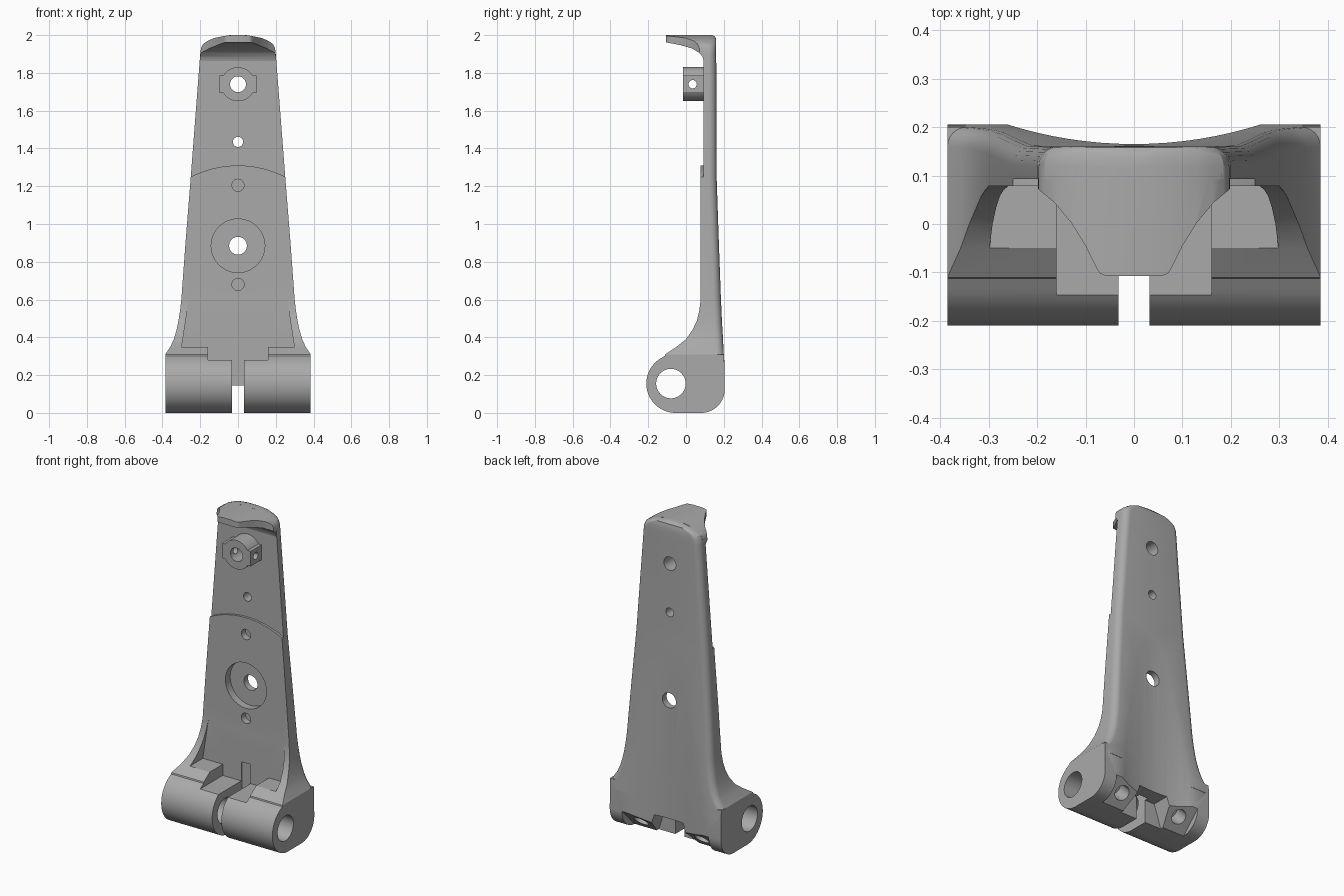
import bpy, bmesh, math
from mathutils import Matrix, Vector

if "Cube" in bpy.data.objects:
    bpy.data.objects.remove(bpy.data.objects["Cube"])

grey = bpy.data.materials.new("satin grey")
grey.use_nodes = True
colour = (0.4, 0.4, 0.4, 1)
grey.diffuse_color = colour
grey.node_tree.nodes["Principled BSDF"].inputs["Base Color"].default_value = colour


def make(name, bm):
    bmesh.ops.recalc_face_normals(bm, faces=bm.faces)
    mesh = bpy.data.meshes.new(name)
    bm.to_mesh(mesh)
    bm.free()
    obj = bpy.data.objects.new(name, mesh)
    mesh.materials.append(grey)
    bpy.context.collection.objects.link(obj)
    return obj


def place(axis, u, v, w):
    return {"x": (w, u, v), "y": (u, w, v), "z": (u, v, w)}[axis]


def skin(name, rings):
    """Close a stack of equal rings into a solid."""
    bm = bmesh.new()
    loops = [[bm.verts.new(p) for p in ring] for ring in rings]
    for a, b in zip(loops, loops[1:]):
        for i in range(len(a)):
            j = (i + 1) % len(a)
            bm.faces.new((a[i], a[j], b[j], b[i]))
    bm.faces.new(loops[0])
    bm.faces.new(loops[-1])
    return make(name, bm)


def prism(name, axis, pts, lo, hi):
    return skin(name, [[place(axis, u, v, w) for u, v in pts] for w in (lo, hi)])


def mirrored(right):
    return right + [(-x, z) for x, z in reversed(right)]


def arc(cx, cy, r, a0, a1, n):
    return [(cx + r * math.cos(math.radians(a0 + (a1 - a0) * i / n)),
             cy + r * math.sin(math.radians(a0 + (a1 - a0) * i / n))) for i in range(n + 1)]


def rod(axis, u, v, r, lo, hi, n=48):
    return prism("rod", axis, arc(u, v, r, 0, 360 - 360 / n, n - 1), lo, hi)


def box(x0, x1, y0, y1, z0, z1):
    return prism("box", "z", [(x0, y0), (x1, y0), (x1, y1), (x0, y1)], z0, z1)


def combine(obj, tool, operation="DIFFERENCE"):
    mod = obj.modifiers.new("cut", "BOOLEAN")
    mod.operation, mod.object, mod.solver = operation, tool, "EXACT"
    bpy.context.view_layer.objects.active = obj
    bpy.ops.object.modifier_apply(modifier=mod.name)
    bpy.data.objects.remove(tool)


def smooth(obj, angle=28):
    bpy.ops.object.select_all(action="DESELECT")
    obj.select_set(True)
    bpy.context.view_layer.objects.active = obj
    bpy.ops.object.shade_smooth_by_angle(angle=math.radians(angle))


# Tapered arm: height, half width, front, back
sections = [
    (0.25, 0.385, -0.13, 0.205), (0.31, 0.385, -0.11, 0.2), (0.35, 0.358, -0.05, 0.198),
    (0.39, 0.34, 0, 0.196), (0.44, 0.325, 0.035, 0.193), (0.49, 0.315, 0.058, 0.19),
    (0.54, 0.307, 0.07, 0.188), (0.6, 0.3, 0.078, 0.185), (0.9, 0.278, 0.078, 0.174),
    (1.25, 0.25, 0.078, 0.162), (1.9, 0.2, 0.078, 0.16), (1.93, 0.196, 0.078, 0.16),
    (1.953, 0.185, 0.078, 0.16), (1.97, 0.16, 0.078, 0.16), (1.985, 0.125, 0.078, 0.158),
    (1.995, 0.07, 0.078, 0.15), (2.0, 0.045, 0.078, 0.14),
]
rings = []
for z, w, front, back in sections:
    r = min(0.04, w * 0.6)
    ring = mirrored([(w, front)] + arc(w - r, back - r, r, 0, 90, 6))
    rings.append([(x, y, z) for x, y in ring])
arm = skin("tapered_arm", rings)

# Clamp barrel at the foot
barrel = (arc(-0.055, 0.155, 0.155, 120, 270, 28) + arc(0.08, 0.125, 0.125, 270, 360, 14)
          + [(0.203, 0.26), (0.2, 0.31), (-0.1, 0.31)])
combine(arm, prism("barrel", "x", barrel, -0.385, 0.385), "UNION")

# Hollow back, front pocket and its lower step
combine(arm, rod("z", 0, 1.031, 0.866, -0.1, 2.1, 160))
combine(arm, prism("pocket", "y", mirrored([(0.298, 0.35), (0.26, 0.6), (0.26, 0.7)]), -0.4, 0.078))
combine(arm, box(-0.16, 0.16, -0.4, 0.078, 0.28, 0.5))

# Thinner upper plate above a curved step
step = arc(0, 0.76, 0.55, 55, 125, 24) + [(-0.4, 2.1), (0.4, 2.1)]
combine(arm, prism("step", "y", step, -0.4, 0.093))

# Clamp slot, pivot bore and rear notch
combine(arm, box(-0.032, 0.032, -0.4, 0.085, -0.1, 0.4))
combine(arm, rod("x", -0.08, 0.155, 0.078, -0.5, 0.5))
combine(arm, prism("notch", "y", mirrored([(0.15, -0.01), (0.1, 0.145)]), 0.06, 0.4))

# Slanted bolt seats with drilled holes under the back
for side in (-1, 1):
    seat = [(0.06, -0.02), (0.3, -0.02), (0.3, 0.17), (0.22, 0.14)]
    combine(arm, prism("seat", "x", seat, *sorted((side * 0.12, side * 0.3))))
    hole = rod("z", 0, 0, 0.045, -0.11, 0.15, 32)
    hole.data.transform(Matrix.Translation((side * 0.21, 0.145, 0.065)) @ Matrix.Rotation(math.radians(-135), 4, "X"))
    combine(arm, hole)

# Drillings through the front: height, radius, start, end
for z, r, y0, y1 in [(1.74, 0.042, 0, 0.4), (1.435, 0.027, 0, 0.4), (1.205, 0.032, 0, 0.12),
                     (0.885, 0.142, 0, 0.125), (0.885, 0.047, 0, 0.4), (0.68, 0.032, 0, 0.12)]:
    combine(arm, rod("y", 0, z, r, y0, y1))
smooth(arm)

# Overhanging lip at the top
side_shape = [(-0.107, 1.962), (-0.03, 1.947), (0.03, 1.93), (0.07, 1.907), (0.088, 1.885),
              (0.094, 1.86), (0.12, 1.86), (0.12, 2.02), (-0.107, 2.02)]
lip = prism("top_lip", "x", side_shape, -0.3, 0.3)
crown = mirrored([(0.2, 1.8), (0.197, 1.93), (0.185, 1.953), (0.16, 1.97), (0.125, 1.985),
                  (0.07, 1.996), (0.03, 2.0)])
combine(lip, prism("crown", "y", crown, -0.3, 0.3), "INTERSECT")
plan = mirrored([(0.198, 0.2), (0.198, 0.072), (0.165, 0.045), (0.13, 0.003), (0.1, -0.045),
                 (0.078, -0.09), (0.07, -0.102), (0.058, -0.107)])
combine(lip, prism("plan", "z", plan, 1.7, 2.1), "INTERSECT")
smooth(lip, 35)

# Round boss with side ears and a cross hole
boss = rod("y", 0, 1.74, 0.09, -0.015, 0.1)
combine(boss, box(-0.098, 0.098, -0.015, 0.1, 1.693, 1.787), "UNION")
combine(boss, rod("y", 0, 1.74, 0.042, -0.2, 0.2))
combine(boss, rod("x", 0.035, 1.74, 0.022, -0.2, 0.2, 24))
boss.name = "pin_boss"
smooth(boss)
